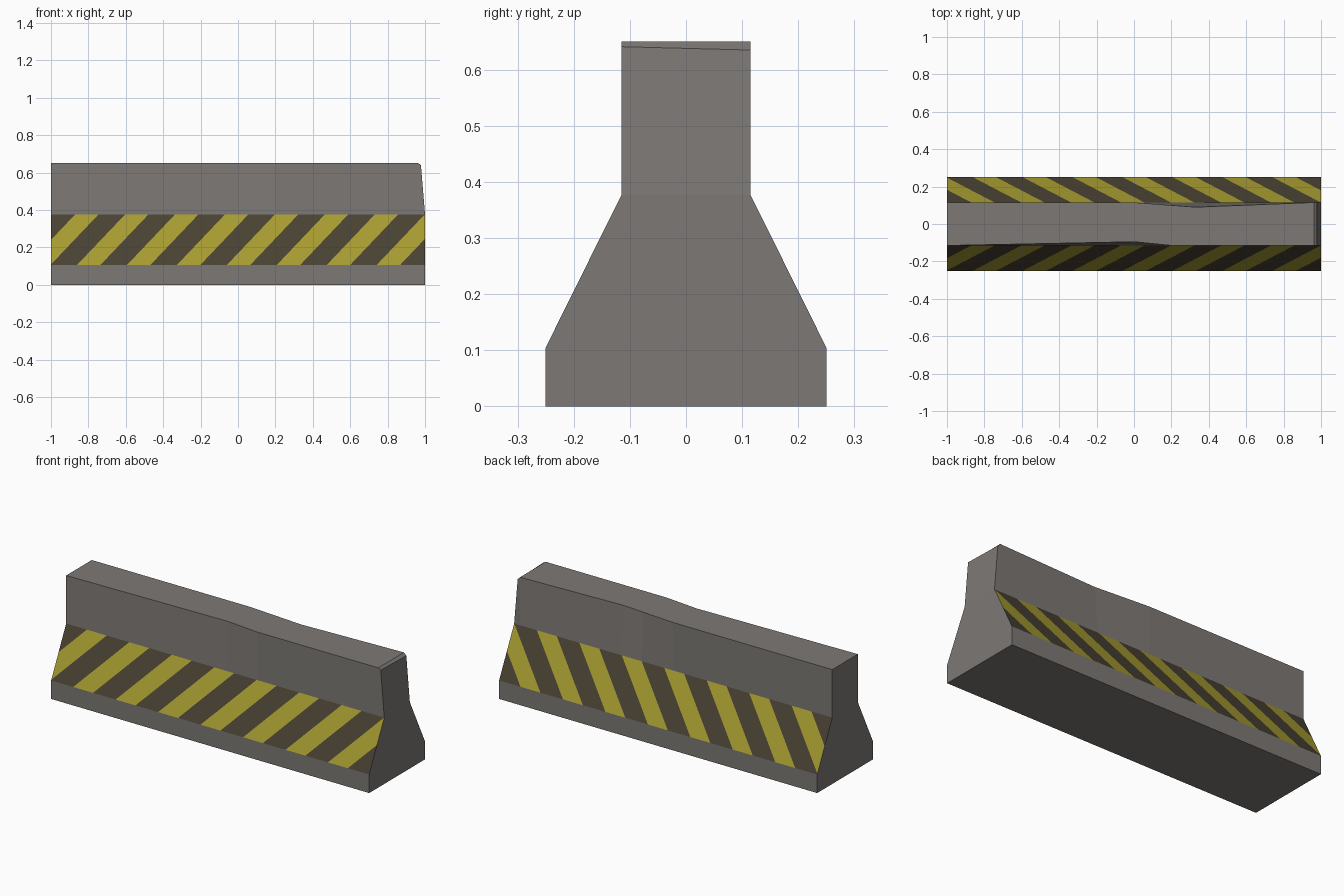
import bpy
import bmesh
from mathutils import Vector

cube = bpy.data.objects.get("Cube")
if cube:
    bpy.data.objects.remove(cube, do_unlink=True)


def make_material(name, rgb):
    mat = bpy.data.materials.new(name)
    mat.use_nodes = True
    mat.diffuse_color = (*rgb, 1)
    mat.node_tree.nodes["Principled BSDF"].inputs["Base Color"].default_value = (*rgb, 1)
    return mat


CONCRETE, YELLOW, DARK = range(3)
materials = [
    make_material("concrete grey", (0.205, 0.19, 0.178)),
    make_material("warning yellow", (0.38, 0.33, 0.03)),
    make_material("stripe dark brown", (0.067, 0.054, 0.033)),
]

# Cross-section sizes
FOOT_Y, FOOT_Z = 0.25, 0.105
NECK_Y, NECK_Z = 0.115, 0.377
TOP_Z = 0.65

# Stripe layout: x of the first yellow edge at neck height, period, width, lean
START, PERIOD, WIDTH, LEAN = -0.87, 0.267, 0.125, 0.95

bm = bmesh.new()


def add_ring(x, front_y, back_y, top_x=None, front_z=TOP_Z, back_z=TOP_Z):
    """One cross-section of the barrier, with its own worn top corners."""
    top_x = x if top_x is None else top_x
    points = [
        (x, -FOOT_Y, 0), (x, -FOOT_Y, FOOT_Z), (x, -NECK_Y, NECK_Z),
        (top_x, -front_y, front_z), (top_x, back_y, back_z),
        (x, NECK_Y, NECK_Z), (x, FOOT_Y, FOOT_Z), (x, FOOT_Y, 0),
    ]
    return [bm.verts.new(p) for p in points]


# Barrier body: worn top edges bend inward, the left end tapers and is chamfered
rings = [
    add_ring(-1, NECK_Y, NECK_Y),
    add_ring(0, 0.095, NECK_Y),
    add_ring(0.2, NECK_Y, 0.10),
    add_ring(0.33, NECK_Y, 0.09),
    add_ring(0.963, NECK_Y, NECK_Y),
    add_ring(1, NECK_Y, NECK_Y, 0.978, 0.641, 0.635),
]
for a, b in zip(rings, rings[1:]):
    for i in range(8):
        j = (i + 1) % 8
        bm.faces.new((a[i], a[j], b[j], b[i]))
for ring in (rings[0], rings[-1]):
    for i in range(3):
        bm.faces.new((ring[i], ring[i + 1], ring[6 - i], ring[7 - i]))
bmesh.ops.recalc_face_normals(bm, faces=bm.faces)


def slope_faces():
    bm.normal_update()
    return [f for f in bm.faces
            if 0.2 < f.normal.z < 0.8 and abs(f.normal.x) < 0.1
            and FOOT_Z < f.calc_center_median().z < NECK_Z]


# Cut slanted stripe edges into both sloping sides
for n in range(-1, 9):
    for offset in (0, WIDTH):
        faces = slope_faces()
        edges = {e for f in faces for e in f.edges}
        verts = {v for f in faces for v in f.verts}
        bmesh.ops.bisect_plane(
            bm, geom=faces + list(edges) + list(verts), dist=1e-5,
            plane_co=Vector((START + n * PERIOD + offset, 0, NECK_Z)),
            plane_no=Vector((1, 0, -LEAN)).normalized())

# Paint alternating stripes
for f in slope_faces():
    c = f.calc_center_median()
    phase = (c.x - LEAN * (c.z - NECK_Z) - START) % PERIOD
    f.material_index = YELLOW if phase < WIDTH else DARK

mesh = bpy.data.meshes.new("concrete_barrier")
bm.to_mesh(mesh)
bm.free()
for mat in materials:
    mesh.materials.append(mat)
barrier = bpy.data.objects.new("concrete_barrier", mesh)
bpy.context.collection.objects.link(barrier)
